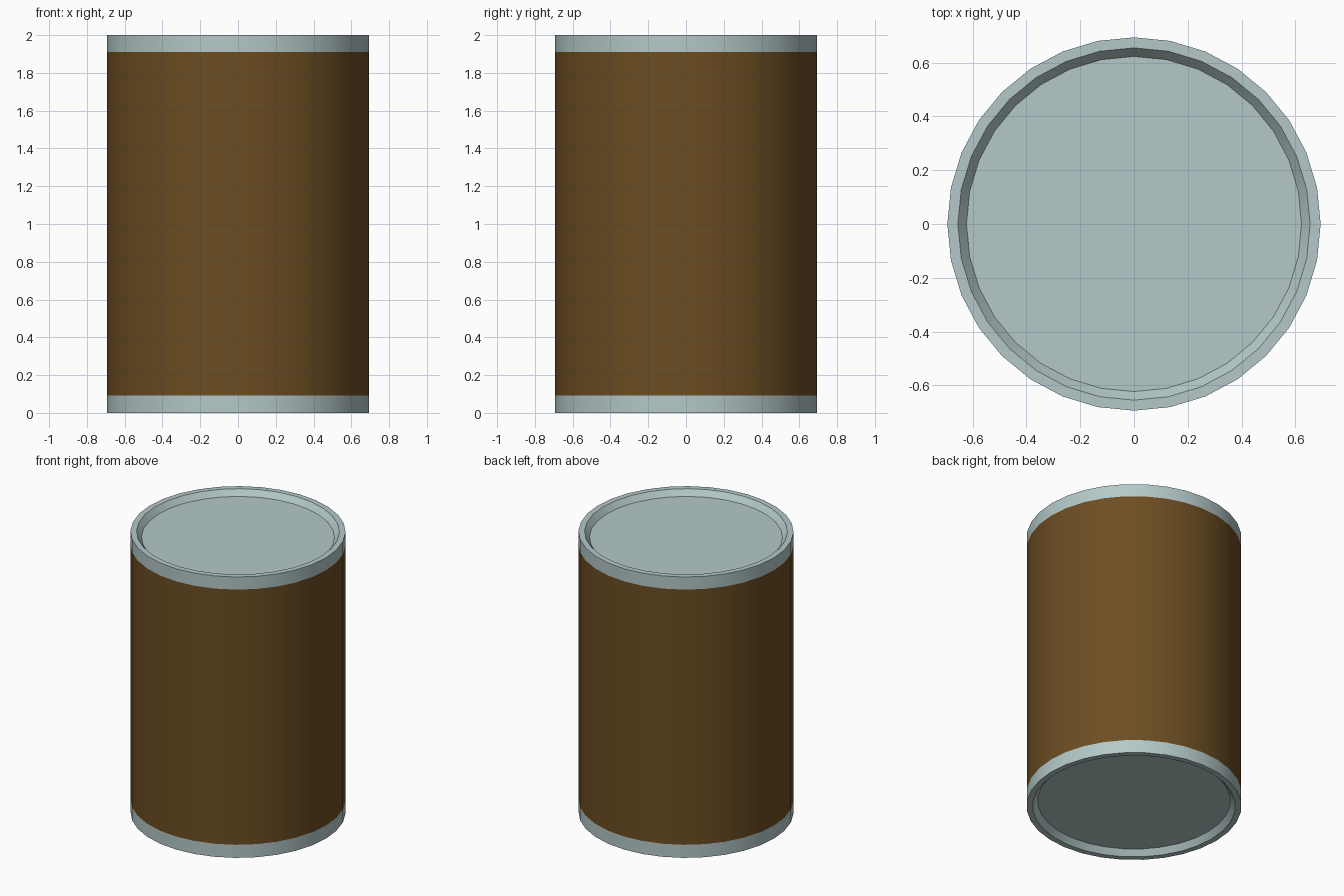
import bpy, bmesh, math

if "Cube" in bpy.data.objects:
    bpy.data.objects.remove(bpy.data.objects["Cube"])

SIDES = 32


def material(name, rgb):
    m = bpy.data.materials.new(name)
    m.diffuse_color = (*rgb, 1)
    m.use_nodes = True
    m.node_tree.nodes["Principled BSDF"].inputs["Base Color"].default_value = m.diffuse_color
    return m


# Barrel profile (radius, height) from bottom disc up to top disc
profile = [(0.623, 0.04), (0.655, 0.0), (0.694, 0.0), (0.694, 0.093),
           (0.694, 1.91), (0.694, 2.0), (0.655, 2.0), (0.623, 1.96)]
WALL = 3  # profile segment that is the brown wall

bm = bmesh.new()
rings = []
for r, z in profile:
    angles = [2 * math.pi * i / SIDES for i in range(SIDES)]
    rings.append([bm.verts.new((r * math.cos(a), r * math.sin(a), z)) for a in angles])

# Rims and wall
for k in range(len(rings) - 1):
    lo, hi = rings[k], rings[k + 1]
    for i in range(SIDES):
        j = (i + 1) % SIDES
        f = bm.faces.new((lo[i], lo[j], hi[j], hi[i]))
        f.material_index = 1 if k == WALL else 0

# Recessed end discs
bm.faces.new(rings[0][::-1])
bm.faces.new(rings[-1])
bmesh.ops.recalc_face_normals(bm, faces=bm.faces)

mesh = bpy.data.meshes.new("barrel")
bm.to_mesh(mesh)
bm.free()
barrel = bpy.data.objects.new("barrel", mesh)
bpy.context.collection.objects.link(barrel)
mesh.materials.append(material("pale_metal", (0.46, 0.58, 0.58)))
mesh.materials.append(material("brown_wall", (0.15, 0.075, 0.016)))

# Smooth sides, sharp rims
bpy.context.view_layer.objects.active = barrel
barrel.select_set(True)
bpy.ops.object.shade_smooth_by_angle(angle=math.radians(30))
